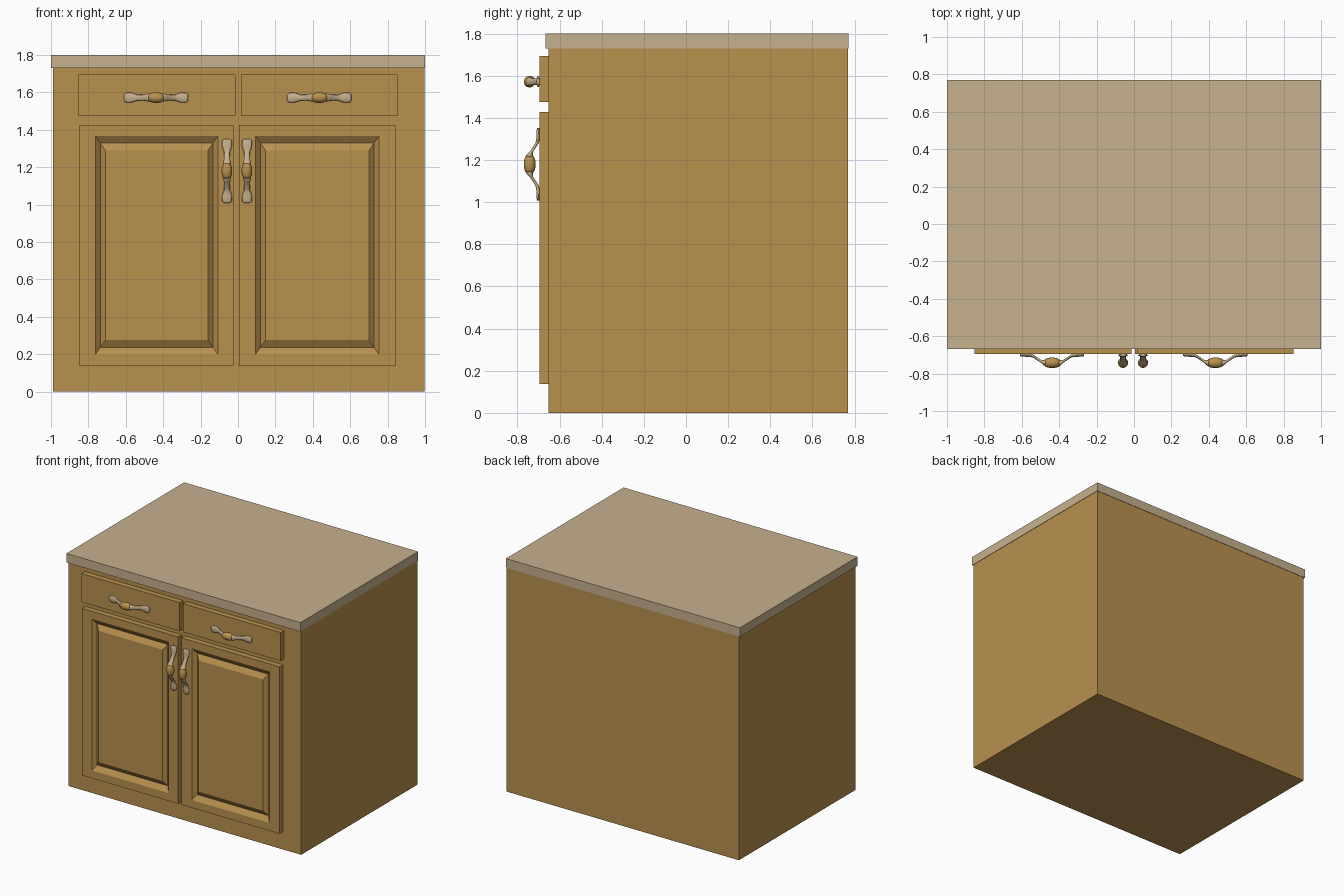
import bpy, bmesh, math

if "Cube" in bpy.data.objects:
    bpy.data.objects.remove(bpy.data.objects["Cube"])


def material(name, rgb):
    m = bpy.data.materials.new(name)
    m.diffuse_color = (*rgb, 1)
    m.use_nodes = True
    m.node_tree.nodes["Principled BSDF"].inputs["Base Color"].default_value = m.diffuse_color
    return m


WOOD = material("honey wood", (0.479, 0.283, 0.076))
BEIGE = material("pale beige", (0.565, 0.440, 0.270))


def add_object(name, mesh, mats=()):
    for m in mats:
        mesh.materials.append(m)
    ob = bpy.data.objects.new(name, mesh)
    bpy.context.collection.objects.link(ob)
    return ob


def loft(bm, rings, mat=0, smooth=False):
    """Skin a list of equal point rings and cap both ends."""
    loops = [[bm.verts.new(p) for p in r] for r in rings]
    faces = [bm.faces.new(loops[0]), bm.faces.new(loops[-1])]
    for a, b in zip(loops, loops[1:]):
        n = len(a)
        for i in range(n):
            j = (i + 1) % n
            faces.append(bm.faces.new((a[i], a[j], b[j], b[i])))
    for f in faces:
        f.material_index = mat
        f.smooth = smooth


def finish(bm, name):
    bmesh.ops.recalc_face_normals(bm, faces=bm.faces[:])
    me = bpy.data.meshes.new(name)
    bm.to_mesh(me)
    bm.free()
    return me


def rect(x0, x1, z0, z1, y):
    return [(x0, y, z0), (x1, y, z0), (x1, y, z1), (x0, y, z1)]


def panel(name, rects, mat):
    """Stack rectangles from back to front."""
    bm = bmesh.new()
    loft(bm, [rect(*r) for r in rects])
    return add_object(name, finish(bm, name), [mat])


BODY_Y, FRONT_Y, GROOVE_Y = -0.653, -0.695, -0.668

# cabinet body and countertop
panel("cabinet_body", [(-0.99, 0.997, 0, 1.73, y) for y in (0.768, BODY_Y)], WOOD)
panel("countertop", [(-1, 1, 1.73, 1.80, y) for y in (0.771, -0.667)], BEIGE)

# drawer fronts
for side, x0, x1 in (("left", -0.853, -0.013), ("right", 0.016, 0.852)):
    panel(side + "_drawer", [(x0, x1, 1.475, 1.695, y) for y in (BODY_Y + 0.002, FRONT_Y)], WOOD)

# doors with a V groove around a raised centre panel
for side, x0, x1, p0, p1 in (("left", -0.848, -0.025, -0.763, -0.106),
                             ("right", 0.005, 0.842, 0.093, 0.754)):
    rects = [(x0, x1, 0.137, 1.427, BODY_Y + 0.002), (x0, x1, 0.137, 1.427, FRONT_Y)]
    for k, y in enumerate((FRONT_Y, GROOVE_Y, FRONT_Y + 0.002)):
        dx, dz = 0.027 * k, 0.039 * k
        rects.append((p0 + dx, p1 - dx, 0.198 + dz, 1.368 - dz, y))
    panel(side + "_door", rects, WOOD)


# handle: two feet with slanted arms, and a wooden bead between them
def ring(u, depth, w, t, n=12):
    return [(u, -depth + t * math.cos(a), w * math.sin(a))
            for a in (2 * math.pi * i / n for i in range(n))]


ARM = [(0.172, 0.006, 0.014, 0.005), (0.162, 0.007, 0.026, 0.007), (0.135, 0.007, 0.027, 0.008),
       (0.115, 0.008, 0.021, 0.008), (0.100, 0.012, 0.015, 0.008), (0.058, 0.040, 0.017, 0.008),
       (0.045, 0.047, 0.022, 0.015), (0.034, 0.047, 0.020, 0.018)]
BEAD = [(-0.040, 0.018), (-0.028, 0.024), (-0.012, 0.028),
        (0.012, 0.028), (0.028, 0.024), (0.040, 0.018)]
bm = bmesh.new()
for s in (-1, 1):
    loft(bm, [ring(s * u, d, w, t) for u, d, w, t in ARM], 0, True)
loft(bm, [ring(u, 0.047, r, r) for u, r in BEAD], 1, True)
handle_mesh = finish(bm, "handle")
handle_mesh.materials.append(BEIGE)
handle_mesh.materials.append(WOOD)

for name, x, z, turn in (("left_drawer_handle", -0.438, 1.572, 0),
                         ("right_drawer_handle", 0.435, 1.572, 0),
                         ("left_door_handle", -0.059, 1.180, math.pi / 2),
                         ("right_door_handle", 0.048, 1.180, math.pi / 2)):
    ob = add_object(name, handle_mesh)
    ob.location = (x, FRONT_Y, z)
    ob.rotation_euler = (0, turn, 0)
